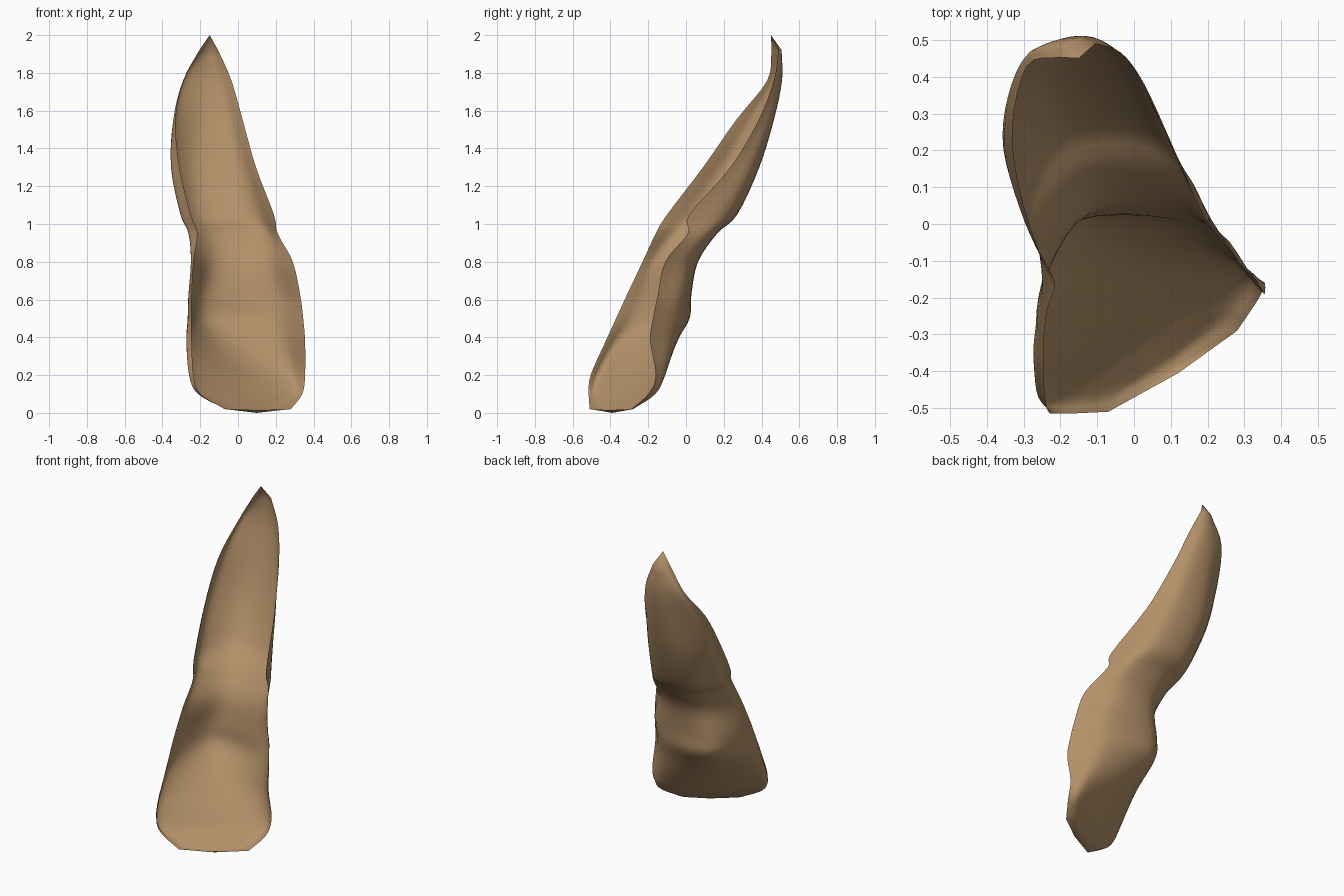
import bpy, bmesh
from mathutils import Vector

if "Cube" in bpy.data.objects:
    bpy.data.objects.remove(bpy.data.objects["Cube"])

# Open tooth shell: each row is a height, then five (x, y) points running
# from the left rim, round the back, to the right rim.
SECTIONS = [
    (0.02, -.07, -.51, -.05, -.46, .08, -.37, .21, -.285, .28, -.29),
    (0.10, -.20, -.515, -.19, -.46, .06, -.275, .28, -.165, .34, -.20),
    (0.20, -.235, -.505, -.24, -.43, .05, -.19, .26, -.11, .355, -.16),
    (0.38, -.245, -.425, -.265, -.33, -.09, -.085, .20, -.055, .355, -.19),
    (0.50, -.245, -.37, -.262, -.24, -.155, .0, .18, -.015, .345, -.175),
    (0.62, -.245, -.315, -.258, -.19, -.155, .01, .19, .0, .33, -.15),
    (0.80, -.235, -.23, -.242, -.14, -.11, .045, .14, .04, .29, -.11),
    (0.95, -.215, -.16, -.26, -.03, -.13, .15, .12, .14, .21, .01),
    (1.05, -.25, -.10, -.305, .07, -.19, .255, .07, .235, .19, .017),
    (1.30, -.31, .09, -.352, .23, -.22, .375, .0, .365, .095, .235),
    (1.55, -.33, .265, -.335, .365, -.205, .455, -.055, .455, .025, .385),
    (1.76, -.29, .43, -.28, .47, -.18, .505, -.10, .503, -.035, .465),
    (1.92, -.205, .453, -.19, .485, -.16, .504, -.13, .504, -.105, .49),
]
APEX = Vector((-.15, .45, 2.0))


def smooth_path(pts, steps):
    """Catmull-Rom curve through the points."""
    ext = [2 * pts[0] - pts[1]] + pts + [2 * pts[-1] - pts[-2]]
    out = []
    for i in range(1, len(ext) - 2):
        a, b, c, d = ext[i - 1:i + 3]
        for s in range(steps):
            t = s / steps
            out.append(0.5 * (2 * b + (c - a) * t + (2 * a - 5 * b + 4 * c - d) * t ** 2
                              + (3 * b - a - 3 * c + d) * t ** 3))
    return out + [pts[-1].copy()]


# Smooth every section, then smooth along the height
rings = []
for row in SECTIONS:
    pts = [Vector((row[k], row[k + 1], row[0])) for k in range(1, 11, 2)]
    rings.append(smooth_path(pts, 5))
columns = [smooth_path(list(col), 4) for col in zip(*rings)]

bm = bmesh.new()
grid = [[bm.verts.new(p) for p in col] for col in columns]
for c0, c1 in zip(grid, grid[1:]):
    for i in range(len(c0) - 1):
        bm.faces.new((c0[i], c0[i + 1], c1[i + 1], c1[i]))

# Pointed root tip and closed biting edge
tip = bm.verts.new(APEX)
floor = bm.verts.new((.10, -.39, 0))
lip = bm.verts.new((.12, -.405, .015))
for c0, c1 in zip(grid, grid[1:]):
    bm.faces.new((c0[-1], tip, c1[-1]))
    bm.faces.new((c0[0], c1[0], floor))
bm.faces.new((grid[-1][0], lip, floor))
bm.faces.new((lip, grid[0][0], floor))

mesh = bpy.data.meshes.new("tooth_shell")
bm.to_mesh(mesh)
bm.free()
tooth = bpy.data.objects.new("tooth_shell", mesh)
bpy.context.collection.objects.link(tooth)

# One tan colour, smooth shading
tan = bpy.data.materials.new("tan_enamel")
tan.diffuse_color = (.45, .28, .14, 1)
tan.use_nodes = True
tan.node_tree.nodes["Principled BSDF"].inputs["Base Color"].default_value = tan.diffuse_color
mesh.materials.append(tan)
bpy.context.view_layer.objects.active = tooth
tooth.select_set(True)
bpy.ops.object.shade_smooth_by_angle(angle=0.9)
